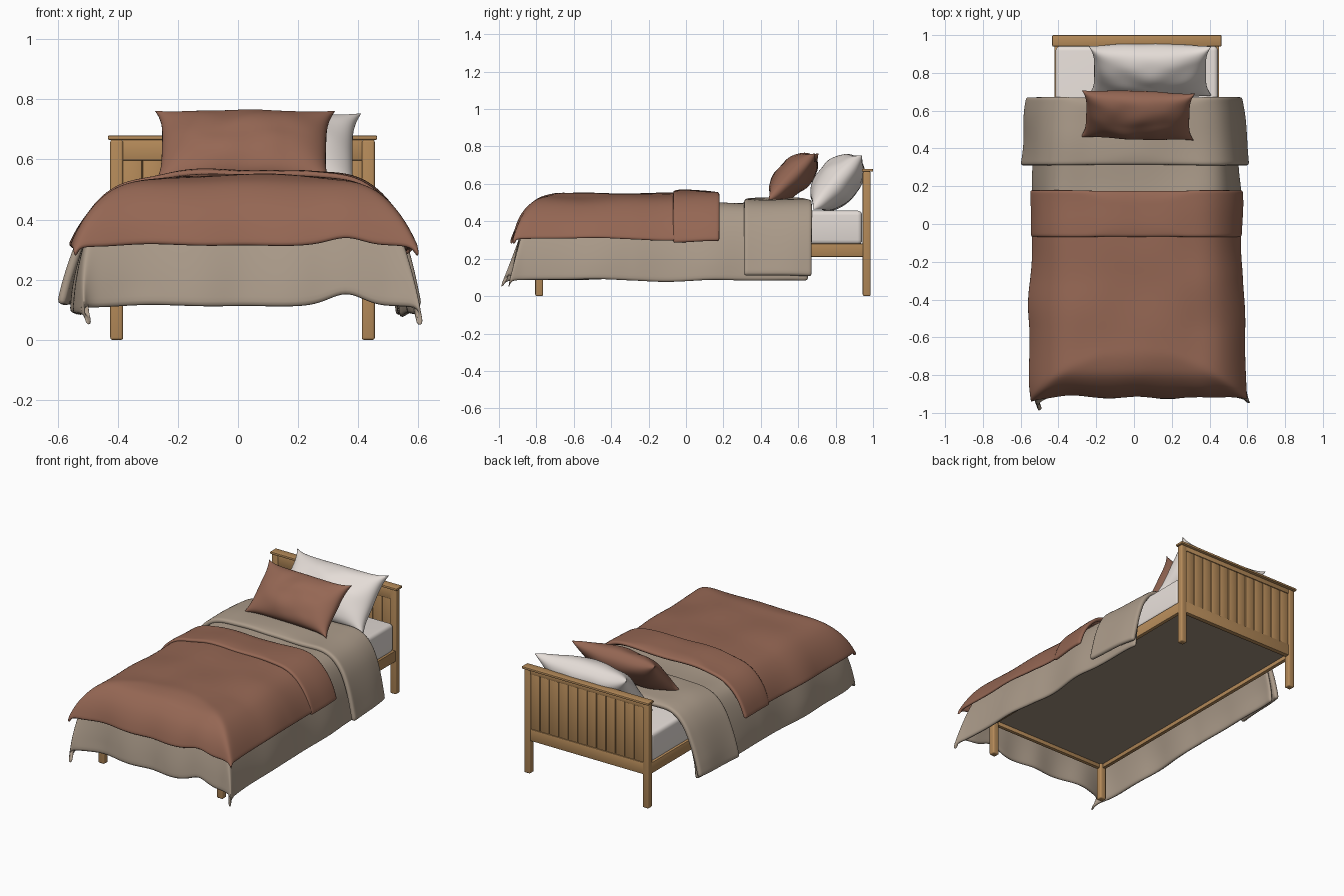
import bpy, bmesh, math
from mathutils import Vector, Matrix, noise

if "Cube" in bpy.data.objects:
    bpy.data.objects.remove(bpy.data.objects["Cube"])

CX = 0.015  # centre line of the bed


def material(name, col):
    m = bpy.data.materials.new(name)
    m.diffuse_color = (*col, 1)
    m.use_nodes = True
    m.node_tree.nodes["Principled BSDF"].inputs["Base Color"].default_value = m.diffuse_color
    return m


WOOD = material("oak wood", (0.46, 0.255, 0.10))
BASE = material("dark base", (0.34, 0.265, 0.20))
WHITE = material("white linen", (0.78, 0.72, 0.68))
TAUPE = material("taupe cloth", (0.41, 0.33, 0.255))
BROWN = material("russet cloth", (0.30, 0.135, 0.088))


def finish(name, bm, mat, angle=None):
    me = bpy.data.meshes.new(name)
    bm.to_mesh(me)
    bm.free()
    me.materials.append(mat)
    for p in me.polygons:
        p.use_smooth = True
    ob = bpy.data.objects.new(name, me)
    bpy.context.collection.objects.link(ob)
    if angle:
        bpy.ops.object.select_all(action='DESELECT')
        ob.select_set(True)
        bpy.context.view_layer.objects.active = ob
        bpy.ops.object.shade_smooth_by_angle(angle=math.radians(angle))
    return ob


def box(name, mat, x0, x1, y0, y1, z0, z1, bevel=0.004, seg=2):
    bm = bmesh.new()
    bmesh.ops.create_cube(bm, size=1)
    for v in bm.verts:
        v.co = Vector((CX + (x0 + x1) / 2 + v.co.x * (x1 - x0),
                       (y0 + y1) / 2 + v.co.y * (y1 - y0),
                       (z0 + z1) / 2 + v.co.z * (z1 - z0)))
    if bevel:
        bmesh.ops.bevel(bm, geom=bm.edges[:], offset=bevel, segments=seg,
                        profile=0.5, affect='EDGES')
    return finish(name, bm, mat, 40)


def resample(pts, n):
    """Evenly spaced, lightly smoothed points along a polyline."""
    pts = [Vector(p) for p in pts]
    d = [0]
    for a, b in zip(pts, pts[1:]):
        d.append(d[-1] + (b - a).length)
    out, k = [], 0
    for i in range(n):
        t = d[-1] * i / (n - 1)
        while k < len(d) - 2 and t > d[k + 1]:
            k += 1
        out.append(pts[k].lerp(pts[k + 1], (t - d[k]) / (d[k + 1] - d[k])))
    for _ in range(3):
        out = [out[0]] + [(out[i - 1] + out[i] * 2 + out[i + 1]) / 4
                          for i in range(1, n - 1)] + [out[-1]]
    return out


def drape(name, mat, top, side, length, nx, ny, thick,
          flare_l=(0, 0), flare_r=(0, 0), taper=(0.045, 0.1)):
    """Cloth over the bed: side = (half width, drop), length = (y, drop)."""
    P = resample([(-x, d) for x, d in reversed(side)] + list(side[1:]), nx)
    Q = resample(length, ny)
    bm = bmesh.new()
    grid = []
    for ox, d1 in P:
        col = []
        sgn, flare = (1, flare_r) if ox > 0 else (-1, flare_l)
        for y, d2 in Q:
            d1, d2 = max(d1, 0), max(d2, 0)
            drop = (d1 ** 6 + d2 ** 6) ** (1 / 6)
            corner = d1 * d2 / 0.17
            wave = noise.noise(Vector((ox * 3, y * 3.5, 1.7)))
            fine = noise.noise(Vector((ox * 4.5, y * 2, 5.1)))
            x = ox * (1 - taper[0] * (y - taper[1])) + sgn * flare[0] * corner
            x += sgn * 0.03 * wave * min(d1 * 3, 1)
            yy = y - flare[1] * corner + 0.03 * fine * min(d2 * 3, 1)
            z = top - drop + 0.014 * wave + 0.008 * fine
            # lifted hem beside the right-hand foot corner
            z += 0.10 * d2 * math.exp(-((ox - 0.33) / 0.07) ** 2)
            col.append(bm.verts.new((CX + x, yy, z)))
        grid.append(col)
    for i in range(nx - 1):
        for j in range(ny - 1):
            bm.faces.new((grid[i][j], grid[i][j + 1],
                          grid[i + 1][j + 1], grid[i + 1][j]))
    ob = finish(name, bm, mat)
    s = ob.modifiers.new("thickness", 'SOLIDIFY')
    s.thickness, s.offset = thick, -1
    ob.modifiers.new("soft", 'SUBSURF').levels = 1
    return ob


def pillow(name, mat, w, h, t, centre, lean, roll, seed):
    """Plump cushion with pinched corners; w, h, t are half sizes."""
    n = 36
    bm = bmesh.new()
    rot = Matrix.Rotation(roll, 3, 'Z') @ Matrix.Rotation(lean, 3, 'X')
    for s in (1, -1):
        rows = []
        for i in range(n + 1):
            row = []
            for j in range(n + 1):
                u = math.sin((2 * i / n - 1) * math.pi / 2)
                v = math.sin((2 * j / n - 1) * math.pi / 2)
                x = u * w * (1 - 0.09 * (1 - v ** 4))
                y = v * h * (1 - 0.13 * (1 - u ** 6))
                puff = (1 - u * u) ** 0.45 * (1 - v * v) ** 0.42
                wr = noise.noise(Vector((u * 2.2 + seed, v * 1.5, s * 3)))
                z = s * t * puff * (1 + 0.15 * wr)
                row.append(bm.verts.new(rot @ Vector((x, y, z)) + Vector(centre)))
            rows.append(row)
        for i in range(n):
            for j in range(n):
                f = (rows[i][j], rows[i + 1][j], rows[i + 1][j + 1], rows[i][j + 1])
                bm.faces.new(f if s > 0 else f[::-1])
    bmesh.ops.remove_doubles(bm, verts=bm.verts[:], dist=0.0003)
    return finish(name, bm, mat)


# Bed frame: posts, rails and dark base board
for sx, side in ((-1, "left"), (1, "right")):
    a, b = sorted((sx * 0.44, sx * 0.397))
    box(side + "_head_post", WOOD, a, b, 0.945, 0.987, 0, 0.666, 0.008, 3)
    box(side + "_foot_leg", WOOD, a, b, -0.806, -0.764, 0, 0.28, 0.008, 3)
    a, b = sorted((sx * 0.436, sx * 0.412))
    box(side + "_side_rail", WOOD, a, b, -0.78, 0.95, 0.21, 0.28)
box("foot_rail", WOOD, -0.40, 0.40, -0.80, -0.776, 0.21, 0.28)
box("base_board", BASE, -0.415, 0.415, -0.78, 0.955, 0.235, 0.27, 0)

# Headboard: cap, rails and vertical boards
box("headboard_cap", WOOD, -0.448, 0.448, 0.94, 1.0, 0.665, 0.68, 0.005)
box("headboard_top_rail", WOOD, -0.40, 0.40, 0.95, 0.968, 0.597, 0.666)
box("headboard_back_strip", WOOD, -0.40, 0.40, 0.96, 0.983, 0.635, 0.666)
box("headboard_bottom_rail", WOOD, -0.40, 0.40, 0.952, 0.983, 0.21, 0.285)
N = 12
for i in range(N):
    x = -0.40 + 0.80 * i / N
    box(f"headboard_board_{i + 1}", WOOD, x, x + 0.80 / N, 0.957, 0.979,
        0.28, 0.64, 0.008)

# Mattress
box("mattress", WHITE, -0.43, 0.43, -0.79, 0.942, 0.275, 0.457, 0.025, 4)

# Duvet, its turned-down head end, blanket and blanket fold
drape("duvet", TAUPE, 0.50,
      [(0, 0), (0.36, 0.005), (0.44, 0.03), (0.485, 0.10), (0.52, 0.20),
       (0.545, 0.32), (0.552, 0.415)],
      [(0.655, 0), (-0.72, 0), (-0.80, 0.02), (-0.86, 0.09), (-0.89, 0.2),
       (-0.91, 0.3), (-0.92, 0.39)], 61, 61, 0.022,
      (-0.055, 0.085), (0.03, 0.04))
drape("duvet_turndown", TAUPE, 0.525,
      [(0, 0), (0.36, 0.008), (0.45, 0.045), (0.51, 0.12), (0.55, 0.22),
       (0.58, 0.32), (0.60, 0.41)],
      [(0.675, 0.02), (0.64, 0), (0.34, 0), (0.31, 0.008)], 61, 17, 0.03,
      taper=(0.16, 0.42))
drape("blanket", BROWN, 0.548,
      [(0, 0), (0.2, 0.002), (0.36, 0.02), (0.43, 0.05), (0.49, 0.11),
       (0.535, 0.18), (0.56, 0.24)],
      [(0.16, 0), (-0.70, 0), (-0.80, 0.03), (-0.87, 0.10), (-0.905, 0.17),
       (-0.922, 0.235)], 55, 55, 0.018, (-0.06, 0.085), (0.02, 0.04))
drape("blanket_fold", BROWN, 0.566,
      [(0, 0), (0.2, 0.002), (0.37, 0.025), (0.44, 0.06), (0.50, 0.12),
       (0.54, 0.19), (0.565, 0.27)],
      [(0.18, 0.015), (0.15, 0), (-0.04, 0), (-0.07, 0.008)], 55, 13, 0.022)

# Pillows leaning on the headboard
pillow("white_pillow", WHITE, 0.325, 0.195, 0.115, (0.085, 0.81, 0.608),
       math.radians(48), 0.0, 2.0)
pillow("russet_cushion", BROWN, 0.30, 0.175, 0.09, (0.02, 0.575, 0.638),
       math.radians(45), -0.03, 7.0)
